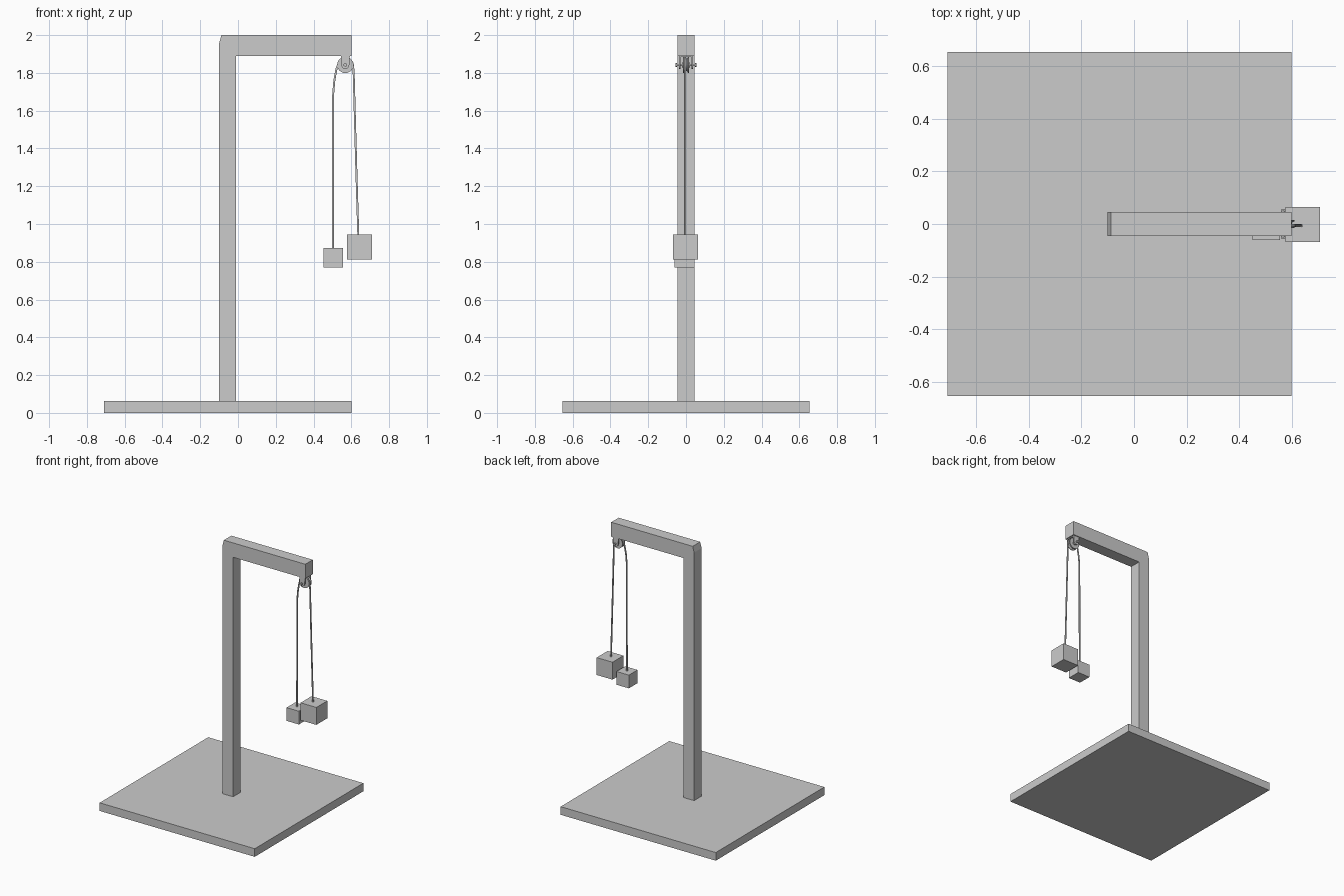
import bpy, bmesh, math
from mathutils import Matrix

if "Cube" in bpy.data.objects:
    bpy.data.objects.remove(bpy.data.objects["Cube"])


def finish(name, bm):
    bmesh.ops.recalc_face_normals(bm, faces=bm.faces)
    mesh = bpy.data.meshes.new(name)
    bm.to_mesh(mesh)
    bm.free()
    ob = bpy.data.objects.new(name, mesh)
    bpy.context.collection.objects.link(ob)
    return ob


def box(name, lo, hi):
    bm = bmesh.new()
    bmesh.ops.create_cube(bm, size=1)
    for v in bm.verts:
        v.co = [(a + b) / 2 + c * (b - a) for a, b, c in zip(lo, hi, v.co)]
    return finish(name, bm)


def extrude_xz(name, pts, y0, y1):
    bm = bmesh.new()
    face = bm.faces.new([bm.verts.new((x, y0, z)) for x, z in pts])
    ext = bmesh.ops.extrude_face_region(bm, geom=[face])
    for v in ext["geom"]:
        if isinstance(v, bmesh.types.BMVert):
            v.co.y = y1
    return finish(name, bm)


def lathe_y(name, profile, cx, cz, sides=24):
    # closed (radius, y) profile spun around a y axis
    bm = bmesh.new()
    rings = []
    for i in range(sides):
        a = 2 * math.pi * i / sides
        rings.append([bm.verts.new((cx + r * math.cos(a), y, cz + r * math.sin(a)))
                      for r, y in profile])
    n = len(profile)
    for i in range(sides):
        p, q = rings[i], rings[(i + 1) % sides]
        for j in range(n):
            k = (j + 1) % n
            bm.faces.new((p[j], p[k], q[k], q[j]))
    return finish(name, bm)


def rod_y(name, cx, cz, r, y0, y1, sides=12):
    bm = bmesh.new()
    bmesh.ops.create_cone(bm, cap_ends=True, segments=sides, radius1=r, radius2=r, depth=y1 - y0,
                          matrix=Matrix.Translation((cx, (y0 + y1) / 2, cz))
                          @ Matrix.Rotation(math.pi / 2, 4, 'X'))
    return finish(name, bm)


# base and gallows-shaped frame
box("base", (-0.71, -0.655, 0), (0.60, 0.655, 0.062))
extrude_xz("frame", [(-0.10, 0.06), (-0.01, 0.06), (-0.01, 1.89), (0.60, 1.89),
                     (0.60, 2.0), (-0.088, 2.0), (-0.10, 1.955)], -0.045, 0.045)

# pulley wheel, grooved
PX, PZ = 0.568, 1.842
lathe_y("pulley_wheel", [(0.013, -0.016), (0.043, -0.016), (0.043, -0.011), (0.033, -0.005),
                         (0.033, 0.005), (0.043, 0.011), (0.043, 0.016), (0.013, 0.016)], PX, PZ)

# bracket cheeks with rounded lower ends, axle and its nuts
arc = [(PX + 0.021 * math.cos(a), PZ + 0.021 * math.sin(a))
       for a in [math.pi + math.pi * i / 8 for i in range(9)]]
for side, s in (("front", -1), ("back", 1)):
    ys = sorted((s * 0.030, s * 0.038))
    extrude_xz(side + "_bracket_cheek", arc + [(PX + 0.024, 1.892), (PX - 0.024, 1.892)], *ys)
    ys = sorted((s * 0.048, s * 0.055))
    rod_y(side + "_axle_nut", PX, PZ, 0.010, *ys, sides=6)
box("bracket_plate", (PX - 0.024, -0.038, 1.884), (PX + 0.024, 0.038, 1.893))
rod_y("axle", PX, PZ, 0.006, -0.054, 0.054)
rod_y("wheel_hub", PX, PZ, 0.014, -0.022, 0.022)

# rope draped over the wheel
path = [(0.502, 0.86), (0.503, 1.30), (0.504, 1.69), (0.510, 1.76), (0.521, 1.82),
        (0.535, 1.86), (0.552, 1.877), (0.572, 1.881), (0.592, 1.873), (0.607, 1.852),
        (0.612, 1.81), (0.615, 1.70), (0.626, 1.30), (0.637, 0.935)]
curve = bpy.data.curves.new("rope", 'CURVE')
curve.dimensions = '3D'
curve.bevel_depth = 0.0058
curve.bevel_resolution = 1
curve.use_fill_caps = True
spline = curve.splines.new('POLY')
spline.points.add(len(path) - 1)
for p, (x, z) in zip(spline.points, path):
    p.co = (x, -0.005, z, 1)
bpy.context.collection.objects.link(bpy.data.objects.new("rope", curve))

# hanging weights
box("small_weight", (0.452, -0.060, 0.771), (0.556, 0.044, 0.872))
box("large_weight", (0.576, -0.068, 0.812), (0.709, 0.064, 0.945))
